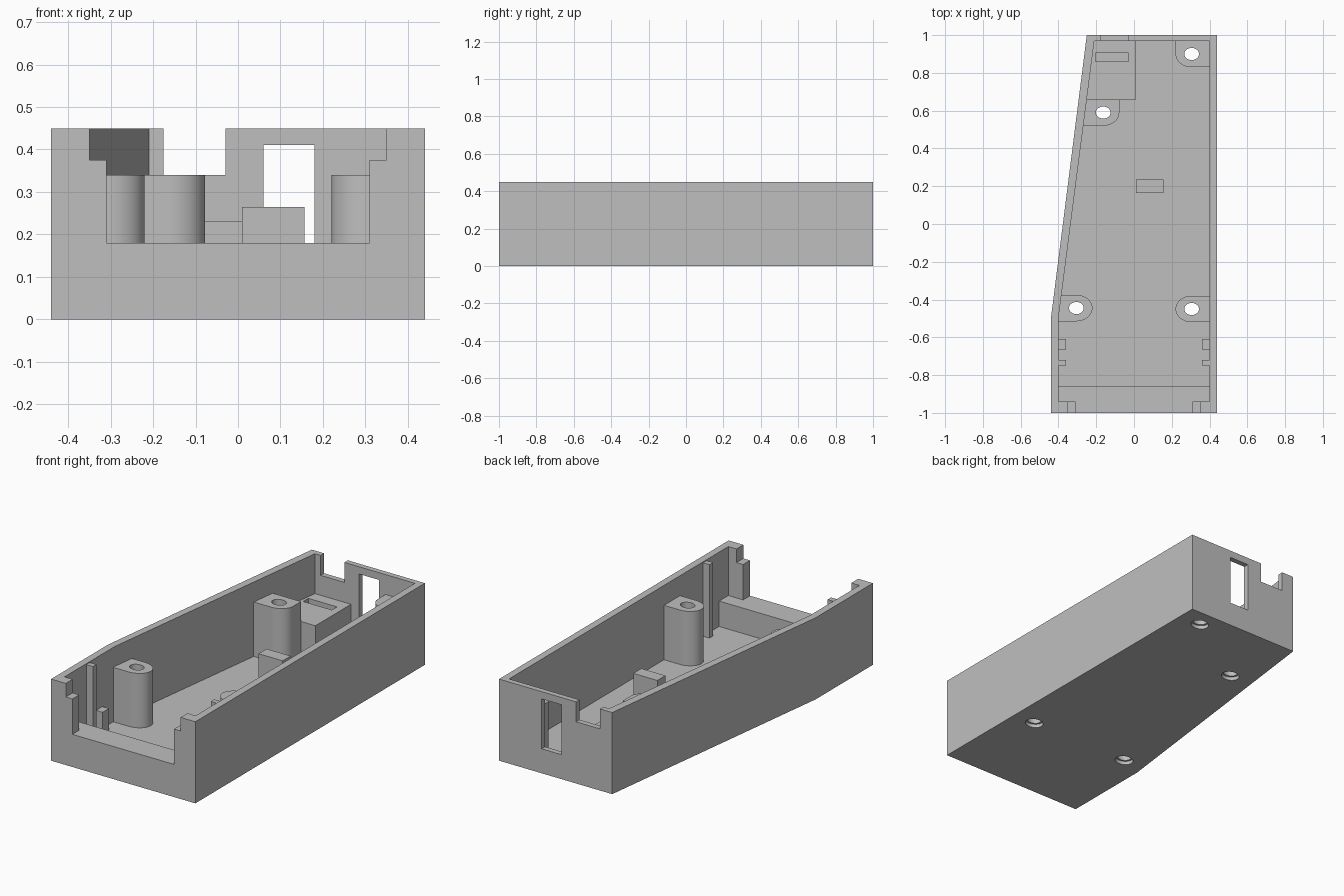
import bpy, bmesh, math

cube = bpy.data.objects.get("Cube")
if cube:
    bpy.data.objects.remove(cube, do_unlink=True)

grey = bpy.data.materials.new("plain grey")
grey.use_nodes = True
colour = (0.52, 0.52, 0.52, 1)
grey.diffuse_color = colour
grey.node_tree.nodes["Principled BSDF"].inputs["Base Color"].default_value = colour


def prism(name, outline, z0, z1):
    """Extrude a flat outline from z0 up to z1."""
    bm = bmesh.new()
    face = bm.faces.new([bm.verts.new((x, y, z0)) for x, y in outline])
    top = bmesh.ops.extrude_face_region(bm, geom=[face])["geom"]
    for v in top:
        if isinstance(v, bmesh.types.BMVert):
            v.co.z = z1
    bmesh.ops.recalc_face_normals(bm, faces=bm.faces)
    mesh = bpy.data.meshes.new(name)
    bm.to_mesh(mesh)
    bm.free()
    mesh.materials.append(grey)
    obj = bpy.data.objects.new(name, mesh)
    bpy.context.collection.objects.link(obj)
    return obj


def box(name, x0, x1, y0, y1, z0, z1):
    return prism(name, [(x0, y0), (x1, y0), (x1, y1), (x0, y1)], z0, z1)


def arc(cx, cy, rx, ry, start, end, steps):
    angles = [math.radians(start + (end - start) * i / steps) for i in range(steps + 1)]
    return [(cx + rx * math.cos(a), cy + ry * math.sin(a)) for a in angles]


def oval(cx, cy, rx, ry, z0, z1):
    return prism("hole_cutter", arc(cx, cy, rx, ry, 0, 360, 32)[:-1], z0, z1)


def cut(obj, cutter):
    """Subtract the cutter, then remove it."""
    cutter.hide_render = True
    mod = obj.modifiers.new("cut", 'BOOLEAN')
    mod.operation = 'DIFFERENCE'
    mod.solver = 'EXACT'
    mod.object = cutter
    bpy.context.view_layer.objects.active = obj
    bpy.ops.object.modifier_apply(modifier=mod.name)
    bpy.data.objects.remove(cutter, do_unlink=True)


# Tray with one tapered side and a thick front sill
shell = prism("tray_shell", [(-0.44, -1), (0.44, -1), (0.44, 1), (-0.25, 1), (-0.44, -0.5)], 0, 0.45)
cut(shell, prism("cavity_cutter", [(-0.4, -0.86), (0.4, -0.86), (0.4, 0.97),
                                   (-0.21, 0.97), (-0.4, -0.5)], 0.04, 0.6))
cut(shell, box("sill_cutter", -0.4, 0.4, -0.94, -0.8, 0.18, 0.6))

# Stepped front opening, rear notch and rear window
cut(shell, box("front_cutter", -0.31, 0.31, -1.1, -0.9, 0.18, 0.6))
cut(shell, box("front_step_cutter", -0.35, 0.35, -1.1, -0.9, 0.375, 0.6))
cut(shell, box("notch_cutter", -0.175, -0.03, 0.95, 1.1, 0.34, 0.6))
cut(shell, box("window_cutter", 0.06, 0.18, 0.95, 1.1, 0.135, 0.41))

# Screw bosses: name, centre, wall x, and back edge y where the back is square
RX, RY = 0.085, 0.07
bosses = [
    ("front_right_boss", -0.305, -0.445, -0.41, None),
    ("front_left_boss", 0.305, -0.45, 0.42, None),
    ("back_right_boss", -0.163, 0.59, -0.275, 0.66),
    ("back_left_boss", 0.305, 0.9, 0.42, 0.98),
]
for name, cx, cy, wall, back in bosses:
    side = 1 if wall < cx else -1
    outline = [(wall, cy - RY)]
    outline += arc(cx, cy, side * RX, RY, -90, 90 if back is None else 0, 20)
    if back is None:
        outline.append((wall, cy + RY))
    else:
        outline += [(cx + side * RX, back), (wall, back)]
    boss = prism(name, outline, 0.03, 0.34)
    # Through bore with a wider recess underneath
    for part in (boss, shell):
        cut(part, oval(cx, cy, 0.039, 0.032, -0.1, 0.5))
    cut(shell, oval(cx, cy, 0.05, 0.042, -0.1, 0.02))

# Slotted block in the back corner
block = prism("slotted_block", [(-0.27, 0.66), (0.01, 0.66), (0.01, 0.98), (-0.23, 0.98)], 0.03, 0.23)
cut(block, box("slot_cutter", -0.205, -0.03, 0.86, 0.905, 0.13, 0.4))

# Support block on the floor
box("centre_support", 0.01, 0.157, 0.165, 0.235, 0.03, 0.265)

# Guide ribs on both side walls
for label, side in (("left", 1), ("right", -1)):
    for name, y0, y1, top in (("tall_rib", -0.75, -0.72, 0.445), ("short_rib", -0.665, -0.61, 0.16)):
        x0, x1 = sorted((side * 0.36, side * 0.42))
        box(f"{label}_{name}", x0, x1, y0, y1, 0.03, top)

# Smooth the curved walls, keep the edges sharp
bpy.ops.object.select_all(action='DESELECT')
for obj in bpy.context.collection.objects:
    if obj.type == 'MESH' and grey.name in obj.data.materials:
        obj.select_set(True)
        bpy.context.view_layer.objects.active = obj
bpy.ops.object.shade_smooth_by_angle(angle=math.radians(30))
